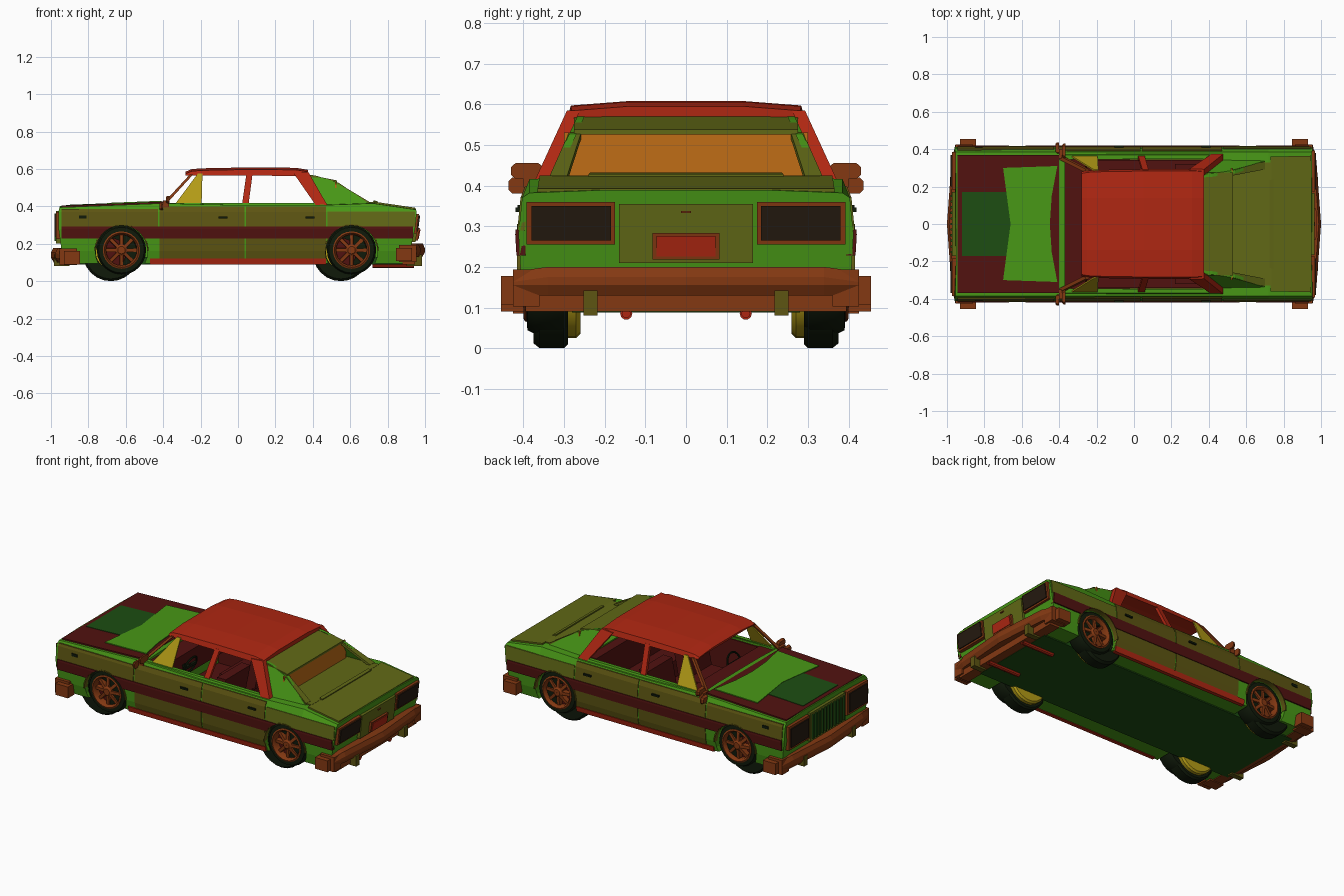
import bpy, bmesh, math
from mathutils import Vector

if "Cube" in bpy.data.objects:
    bpy.data.objects.remove(bpy.data.objects["Cube"])

RED, DRED, BROWN = (.43, .020, .006), (.083, .006, .005), (.23, .040, .006)
GREEN, DGREEN, OLIVE = (.065, .31, .008), (.012, .075, .006), (.12, .14, .008)
DOOR, YELLOW, ORANGE = (.11, .09, .006), (.45, .33, .008), (.52, .15, .008)
BLACK, LAMP = (.005, .010, .003), (.018, .010, .005)


def lerp(table, v):
    for (a, p), (b, q) in zip(table, table[1:]):
        if v <= b:
            return p + (q - p) * (v - a) / (b - a)
    return table[-1][1]


def mat(c):
    m = bpy.data.materials.get(str(c)) or bpy.data.materials.new(str(c))
    m.diffuse_color = (*c, 1)
    m.use_nodes = True
    m.node_tree.nodes["Principled BSDF"].inputs["Base Color"].default_value = m.diffuse_color
    return m


def loft(name, rings, col, mir=False, wrap=False, smooth=False):
    """Skin closed rings of points; optional mirror over y and end-to-start wrap."""
    bm = bmesh.new()
    for s in ((1, -1) if mir else (1,)):
        vs = [[bm.verts.new((x, y * s, z)) for x, y, z in r] for r in rings]
        n = len(vs[0])
        for a, b in list(zip(vs, vs[1:])) + ([(vs[-1], vs[0])] if wrap else []):
            for i in range(n):
                bm.faces.new((a[i], a[(i + 1) % n], b[(i + 1) % n], b[i]))
        if not wrap:
            bm.faces.new(vs[0])
            bm.faces.new(vs[-1])
    bmesh.ops.recalc_face_normals(bm, faces=bm.faces)
    for f in bm.faces:
        f.smooth = smooth
    me = bpy.data.meshes.new(name)
    bm.to_mesh(me)
    bm.free()
    if smooth:
        me.set_sharp_from_angle(angle=math.radians(35))
    me.materials.append(mat(col))
    ob = bpy.data.objects.new(name, me)
    bpy.context.collection.objects.link(ob)
    return ob


def box(name, x0, x1, y0, y1, z0, z1, col, mir=False, lean=0):
    r = [[(x + d, y, z) for x, y in ((x0, y0), (x1, y0), (x1, y1), (x0, y1))] for z, d in ((z0, 0), (z1, lean))]
    return loft(name, r, col, mir)


def side_plate(name, pts, t, col, proud=0):
    """Plate drawn in x,z, lying on the sloping cabin sides."""
    return loft(name, [[(x, cabin(z) + o, z) for x, z in pts] for o in (proud, proud - t)], col, True)


def flank_panel(name, x0, x1, z0, z1, col, proud=.004):
    """Panel that follows the curved flank from z0 to z1."""
    zs = [z0] + [z for z in (.16, .28, .37) if z0 < z < z1] + [z1]
    return loft(name, [[(x0, flank(z) + proud, z), (x1, flank(z) + proud, z), (x1, flank(z) - .015, z),
                        (x0, flank(z) - .015, z)] for z in zs], col, True)


def top_plate(name, pts, t, col):
    return loft(name, [[(x, y, deck(x) + o) for x, y in pts] for o in (t, -.01)], col)


def lathe(name, prof, cx, cz, col, n=24, turn=2):
    """Revolve a closed (radius, y) profile about a y axis; turn=1 gives the upper half."""
    a = [turn * math.pi * i / n for i in range(n + (turn < 2))]
    return loft(name, [[(cx + r * math.cos(t), y, cz + r * math.sin(t)) for r, y in prof] for t in a],
                col, True, turn == 2, True)


def cut(ob, cutter):
    m = ob.modifiers.new("cut", 'BOOLEAN')
    m.operation, m.object, m.solver = 'DIFFERENCE', cutter, 'EXACT'
    cutter.hide_render = True
    cutter.display_type = 'WIRE'


flank = lambda z: lerp([(.09, .39), (.16, .405), (.28, .412), (.37, .403), (.42, .383)], z)
cabin = lambda z: .367 - (z - .41) * .46
deck = lambda x: lerp([(-.96, .400), (-.4, .422), (0, .412), (.45, .412), (.72, .422), (.97, .385)], x)
nose = lambda z: lerp([(.09, -.93), (.2, -.95), (.3, -.962), (.38, -.96), (.42, -.945)], z)
tail = lambda z: lerp([(.09, .90), (.2, .93), (.35, .962), (.42, .94)], z)

# lower body shell
rings = []
for i, x in enumerate((-.95, -.85, -.4, 0, .45, .72, .95)):
    T = deck(x)
    half = [(flank(z), z) for z in (.095, .16, .28, .37)] + [(.385, T - .006), (.2, T + .001)]
    ring = half + [(-y, z) for y, z in reversed(half)]
    rings.append([(nose(z) if i == 0 else tail(z) if i == 6 else x, y, z) for y, z in ring])
body = loft("body_shell", rings, GREEN)

# flank trim: wings, doors, stripe, sill
trim = [flank_panel("front_wing", -.945, -.428, .29, .385, DOOR),
        flank_panel("front_door", -.42, .035, .12, .398, DOOR),
        flank_panel("rear_door", .043, .47, .12, .398, DOOR),
        flank_panel("rear_wing", .478, .945, .29, .372, OLIVE),
        flank_panel("side_stripe", -.945, .935, .228, .292, DRED, .008),
        flank_panel("sill", -.47, .47, .09, .122, RED, .008)]

# cabin hollow and wheel arches
tub = box("cabin_cutter", -.37, .45, -.345, .345, .13, 1, RED)
cut(body, tub)
for i, x in enumerate((-.623, .607)):
    c = [[(x + .14 * math.cos(k * math.pi / 12), y, .16 + .14 * math.sin(k * math.pi / 12)) for k in range(24)]
         for y in (.27, .5)]
    arch = loft(f"arch_cutter_{i}", c, RED, True)
    for ob in [body] + trim:
        cut(ob, arch)
    lathe("arch_lip", [(.138, .385), (.146, .385), (.145, .416), (.138, .416)], x, .16, DOOR, 14, 1)
box("floor_pan", -.92, .89, -.28, .28, .088, .13, DGREEN)
box("door_lining", -.37, .45, .338, .347, .13, .40, DRED, True)
box("cabin_carpet", -.37, .45, -.34, .34, .125, .134, DRED)

# bonnet and boot lid panels
top_plate("bonnet_border", [(-.945, -.37), (-.40, -.37), (-.40, .37), (-.945, .37)], .003, DRED)
top_plate("bonnet_centre", [(-.92, -.17), (-.65, -.17), (-.65, .17), (-.92, .17)], .006, DGREEN)
top_plate("bonnet_rear", [(-.70, -.30), (-.66, 0), (-.70, .30), (-.41, .31), (-.44, .15), (-.45, 0),
                          (-.44, -.15), (-.41, -.31)], .008, GREEN)
top_plate("boot_lid", [(.73, -.36), (.945, -.365), (.945, .365), (.73, .36)], .004, OLIVE)

# roof
rings = []
for x, z, w in ((-.28, .588, .272), (-.25, .601, .278), (-.2, .606, .281), (.05, .611, .285), (.31, .609, .285), (.375, .598, .283)):
    b = .565 if x < .3 else .562
    top = [(w + .008, b), (w - .002, z - .014), (.14, z - .003)]
    top += [(-y, h) for y, h in reversed(top)]
    rings.append([(x, y, h) for y, h in top + [(-.2, b + .008), (.2, b + .008)]])
loft("roof", rings, RED)

# pillars, vent windows and rear buttresses
side_plate("a_pillar", [(-.415, .40), (-.395, .40), (-.24, .57), (-.258, .57)], .02, BROWN)
side_plate("vent_window", [(-.345, .40), (-.195, .40), (-.19, .575), (-.215, .575)], .008, YELLOW)
side_plate("b_pillar", [(.02, .40), (.055, .40), (.078, .575), (.045, .575)], .02, RED)
side_plate("c_pillar", [(.295, .58), (.375, .585), (.49, .385), (.42, .40)], .032, RED, .006)
side_plate("buttress", [(.365, .572), (.42, .563), (.54, .525), (.70, .415), (.47, .40)], .018, GREEN, -.026)
side_plate("window_ledge", [(-.40, .40), (.46, .40), (.46, .417), (-.40, .417)], .022, GREEN, .006)


# rear header, upright rear window set back behind the boot, and its surround
def slope(name, a, b, col, t=.012, mir=False):
    q = [(a[0], a[1], a[3]), (a[0], a[2], a[3]), (b[0], b[2], b[3]), (b[0], b[1], b[3])]
    return loft(name, [q, [(x, y, z - t) for x, y, z in q]], col, mir)


slope("rear_header", (.36, -.275, .275, .572), (.53, -.275, .275, .538), OLIVE)
box("rear_window", .52, .528, -.30, .30, .42, .53, ORANGE, False, -.002)
slope("window_side_frame", (.525, .258, .288, .53), (.70, .292, .335, .425), OLIVE, .015, True)
top_plate("rear_shelf", [(.50, -.33), (.735, -.33), (.735, .33), (.50, .33)], .005, OLIVE)
slope("shelf_lip", (.725, -.235, .235, .432), (.745, -.24, .24, .428), OLIVE)

# front face: grille and lamps
box("grille_surround", -.972, -.94, -.17, .17, .20, .375, OLIVE)
for i in range(11):
    y = -.15 + i * .03
    box("grille_slat", -.982, -.96, y - .006, y + .006, .215, .362, DGREEN)
box("headlamp_frame", -.974, -.94, .185, .385, .225, .37, BROWN, True)
box("headlamp", -.981, -.95, .20, .37, .24, .355, LAMP, True)
box("side_marker", -.85, -.81, .40, .414, .335, .352, BLACK, True)

# rear face: lamps, plate and recess panel
box("tail_lamp_frame", .93, .955, .175, .392, .255, .36, BROWN, True, .012)
box("tail_lamp", .94, .962, .185, .38, .265, .35, LAMP, True, .012)
box("rear_panel", .93, .95, -.165, .165, .21, .355, OLIVE, False, .015)
box("plate_frame", .94, .962, -.082, .082, .218, .283, BROWN, False, .01)
box("number_plate", .945, .966, -.072, .072, .226, .276, RED, False, .01)
box("boot_lock", .95, .969, -.012, .012, .332, .338, BROWN)

# bumpers with corner pods, guards and exhausts
for nm, s, z0, z1 in (("front", -1, .10, .178), ("rear", 1, .13, .20)):
    rings = []
    for y, xo, xi, d in ((-.425, .955, .86, .012), (-.34, .975, .88, 0), (0, 1.0, .90, 0), (.34, .975, .88, 0), (.425, .955, .86, .012)):
        rings.append([(s * xi, y, z0), (s * (xo - .015), y, z0), (s * xo, y, z0 + .025), (s * xo, y, z1 - .025 - d),
                      (s * (xo - .012), y, z1 - d), (s * xi, y, z1 - d)])
    loft(nm + "_bumper", rings, BROWN)
    lo = .09 if s < 0 else .108
    a, b = sorted((s * .845, s * .93))
    box(nm + "_bumper_pod", a, b, .39, .455, lo, lo + .07, BROWN, True)
    a, b = sorted((s * .86, s * .955))
    box(nm + "_bumper_corner", a, b, .36, .425, lo - .005, lo + .085, BROWN, True)
    a, b = sorted((s * .88, s * .945))
    box(nm + "_valance", a, b, -.395, .395, .09, .135, BROWN)
    a, b = sorted((s * .90, s * .985))
    box(nm + "_bumper_guard", a, b, .218, .252, .08, .142, DOOR, True)
pipe = lambda x, r: [(x, .147 + r * math.cos(k * math.pi / 5), .085 + r * math.sin(k * math.pi / 5)) for k in range(10)]
loft("exhaust_pipe", [pipe(.72, .015), pipe(.94, .015), pipe(.94, .01), pipe(.90, .01)], RED, True)

# wheels: offset inner tyre, outer tyre and spoked rim
for x, xi in ((-.623, -.68), (.607, .55)):
    lathe("inner_tyre", [(.08, .29), (.14, .29), (.15, .30), (.15, .36), (.138, .375), (.08, .375)], xi, .15, BLACK)
    lathe("inner_drum", [(.001, .26), (.115, .26), (.125, .27), (.125, .30), (.001, .30)], xi, .15, YELLOW)
    lathe("outer_tyre", [(.09, .29), (.122, .29), (.132, .305), (.132, .37), (.122, .39), (.098, .392)], x, .166, BLACK)
    lathe("rim_ring", [(.082, .33), (.10, .33), (.10, .396), (.092, .40), (.082, .385)], x, .166, BROWN)
    lathe("rim_dish", [(.001, .345), (.09, .345), (.09, .355), (.001, .355)], x, .166, DRED)
    lathe("hub_cap", [(.001, .35), (.034, .35), (.032, .385), (.02, .395), (.001, .395)], x, .166, BROWN, 12)
    for k in range(8):
        t = k * math.pi / 4
        u, v = Vector((math.cos(t), 0, math.sin(t))), Vector((-math.sin(t), 0, math.cos(t)))
        c = Vector((x, 0, .166))
        loft("rim_spoke", [[c + u * r + v * w + Vector((0, y, 0)) for w, y in
                            ((-.011, .355), (.011, .355), (.009, yy), (-.009, yy))]
                           for r, yy in ((.025, .388), (.086, .38))], BROWN, True)

# mirrors and door handles
for x, z, y0, y1 in ((-.41, .40, .372, .437), (-.375, .436, .352, .43)):
    oct_ = lambda xx, k: [(xx, (y0 + y1) / 2 + k * dy * (y1 - y0) / 2, z + k * dz * .02) for dy, dz in
                          ((-1, -.5), (-.7, -1), (.7, -1), (1, -.5), (1, .5), (.7, 1), (-.7, 1), (-1, .5))]
    loft("door_mirror", [oct_(x - .01, .75), oct_(x, 1), oct_(x + .008, 1)], BROWN, True)
box("mirror_stalk", -.40, -.37, .35, .40, .395, .43, BROWN, True)
for x in (-.08, .385):
    box("door_handle", x - .025, x + .025, .395, .419, .335, .346, BLACK, True)

# interior: dashboard, steering wheel, seats
box("dashboard", -.385, -.25, -.345, .345, .28, .405, DRED, False, -.01)
for s in (-1, 1):
    y = s * .17
    box("front_seat_base", -.16, .06, y - .12, y + .12, .13, .235, DRED)
    box("front_seat_back", .02, .08, y - .12, y + .12, .2, .40, DRED, False, .04)
box("rear_seat_base", .22, .43, -.32, .32, .13, .24, DRED)
box("rear_seat_back", .36, .42, -.32, .32, .2, .405, DRED, False, .03)
wheel = []
for i in range(20):
    t = 2 * math.pi * i / 20
    d, n = Vector((.35 * math.sin(t), math.cos(t), .94 * math.sin(t))), Vector((-.94, 0, .35))
    c = Vector((-.21, -.17, .355)) + d * .06
    wheel.append([c + d * .006 * math.cos(k * math.pi / 3) + n * .006 * math.sin(k * math.pi / 3) for k in range(6)])
loft("steering_wheel", wheel, BLACK, False, True, True)
box("steering_spoke", -.218, -.202, -.23, -.11, .348, .362, BLACK)
loft("steering_column", [[(x, -.17 + a, z + b) for a, b in ((-.01, -.01), (.01, -.01), (.01, .01), (-.01, .01))]
                         for x, z in ((-.21, .355), (-.30, .325))], BLACK)
